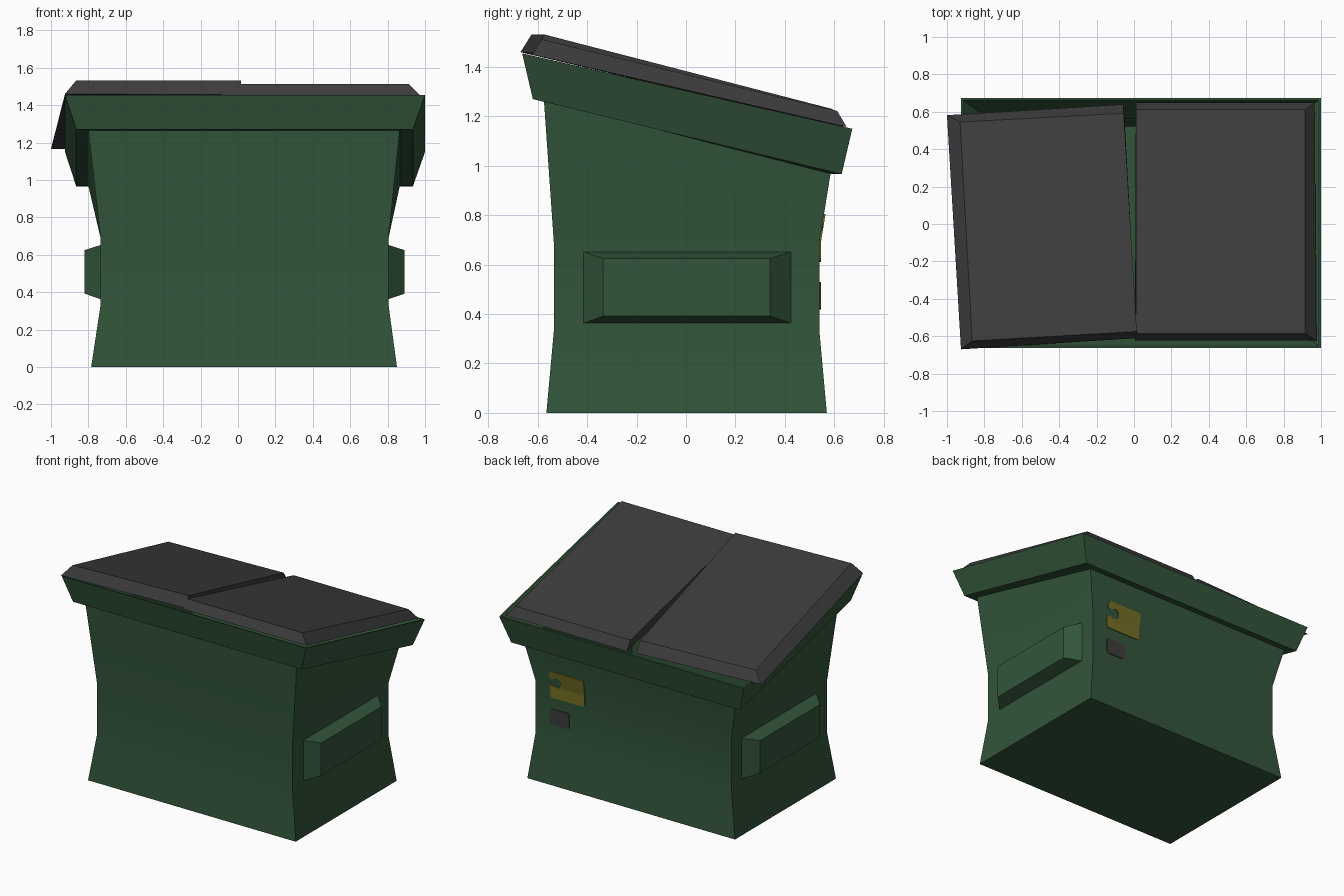
import bpy, bmesh, math

if "Cube" in bpy.data.objects:
    bpy.data.objects.remove(bpy.data.objects["Cube"])


def material(name, rgb):
    m = bpy.data.materials.new(name)
    m.diffuse_color = (*rgb, 1)
    m.use_nodes = True
    m.node_tree.nodes["Principled BSDF"].inputs["Base Color"].default_value = m.diffuse_color
    return m


GREEN = material("dark green paint", (0.032, 0.091, 0.042))
GREY = material("dark grey plastic", (0.045, 0.045, 0.045))
YELLOW = material("yellow sticker", (0.178, 0.160, 0.018))


def finish(bm, name, mat, recalc=True):
    if recalc:
        bmesh.ops.recalc_face_normals(bm, faces=bm.faces)
    me = bpy.data.meshes.new(name)
    bm.to_mesh(me)
    bm.free()
    me.materials.append(mat)
    ob = bpy.data.objects.new(name, me)
    bpy.context.collection.objects.link(ob)
    return ob


def loft(name, rings, mat):
    """Skin a stack of four-cornered rings and cap both ends."""
    bm = bmesh.new()
    loops = [[bm.verts.new(p) for p in r] for r in rings]
    for a, b in zip(loops, loops[1:]):
        for i in range(4):
            j = (i + 1) % 4
            bm.faces.new((a[i], a[j], b[j], b[i]))
    bm.faces.new(loops[0][::-1])
    bm.faces.new(loops[-1])
    return finish(bm, name, mat)


def ring(x0, x1, y0, y1, zf, zb):
    """Rectangle whose front edge is at height zf and back edge at zb."""
    return [(x0, y0, zf), (x1, y0, zf), (x1, y1, zb), (x0, y1, zb)]


# Bin: outside wall, flared rim, then back down the inside to the floor
bin_body = loft("bin_body", [
    ring(-0.785, 0.85, -0.565, 0.57, 0, 0),
    ring(-0.735, 0.805, -0.535, 0.54, 0.33, 0.33),
    ring(-0.735, 0.805, -0.535, 0.54, 0.69, 0.69),
    ring(-0.80, 0.865, -0.575, 0.585, 1.265, 0.968),
    ring(-0.865, 0.935, -0.62, 0.63, 1.27, 0.966),
    ring(-0.925, 1.0, -0.663, 0.673, 1.455, 1.15),
    ring(-0.915, 0.99, -0.653, 0.663, 1.453, 1.152),
    ring(-0.78, 0.845, -0.555, 0.565, 1.265, 0.968),
    ring(-0.715, 0.785, -0.515, 0.52, 0.69, 0.69),
    ring(-0.715, 0.785, -0.515, 0.52, 0.33, 0.33),
    ring(-0.765, 0.83, -0.545, 0.55, 0.02, 0.02),
], GREEN)
bpy.context.view_layer.objects.active = bin_body
bin_body.select_set(True)
bpy.ops.object.shade_smooth_by_angle(angle=math.radians(20))

# Lifting pockets on both sides
for side, wall, outer in (("left", -0.735, -0.82), ("right", 0.805, 0.89)):
    def panel(x, y0, y1, z0, z1):
        return [(x, y0, z0), (x, y1, z0), (x, y1, z1), (x, y0, z1)]
    loft(side + "_fork_pocket", [
        panel(wall, -0.415, 0.425, 0.363, 0.652),
        panel(outer, -0.335, 0.34, 0.392, 0.625),
    ], GREEN)

# Lids: the left one sits slightly askew
loft("right_lid", [
    [(0.005, -0.622, 1.45), (0.975, -0.622, 1.45), (0.966, 0.65, 1.157), (0.01, 0.65, 1.157)],
    [(0.01, -0.585, 1.512), (0.915, -0.585, 1.512), (0.915, 0.612, 1.222), (0.01, 0.612, 1.222)],
], GREY)
loft("left_lid", [
    [(-0.925, -0.67, 1.46), (0.015, -0.61, 1.455), (-0.055, 0.64, 1.158), (-1.0, 0.582, 1.165)],
    [(-0.865, -0.625, 1.532), (0.015, -0.575, 1.532), (-0.055, 0.592, 1.23), (-0.93, 0.545, 1.235)],
], GREY)


# Stickers: thin plates that follow the bend of the back wall
def sticker(name, outline, mat):
    bm = bmesh.new()
    bm.faces.new([bm.verts.new((x, 0, z)) for x, z in outline])
    bmesh.ops.bisect_plane(bm, geom=bm.verts[:] + bm.edges[:] + bm.faces[:],
                           plane_co=(0, 0, 0.69), plane_no=(0, 0, 1))
    for v in bm.verts:
        v.co.y = 0.543 + max(0, v.co.z - 0.69) * 0.162
    bmesh.ops.triangulate(bm, faces=bm.faces)
    ob = finish(bm, name, mat)
    mod = ob.modifiers.new("thickness", "SOLIDIFY")
    mod.thickness = 0.006
    mod.offset = 0


def rounded(x0, x1, z0, z1, r):
    pts = []
    for cx, cz, start in ((x1 - r, z1 - r, 0), (x0 + r, z1 - r, 90),
                          (x0 + r, z0 + r, 180), (x1 - r, z0 + r, 270)):
        for k in range(4):
            a = math.radians(start + 30 * k)
            pts.append((cx + r * math.cos(a), cz + r * math.sin(a)))
    return pts


# Yellow sticker has a round bite taken from its outer side
bite = [(0.63 + 0.035 * math.cos(math.radians(a)), 0.728 + 0.035 * math.sin(math.radians(a)))
        for a in range(300, 29, -30)]
sticker("yellow_sticker",
        rounded(0.415, 0.688, 0.61, 0.805, 0.02) + [(0.688, 0.702)] + bite + [(0.688, 0.758)],
        YELLOW)
sticker("grey_sticker", rounded(0.54, 0.688, 0.418, 0.53, 0.015), GREY)
